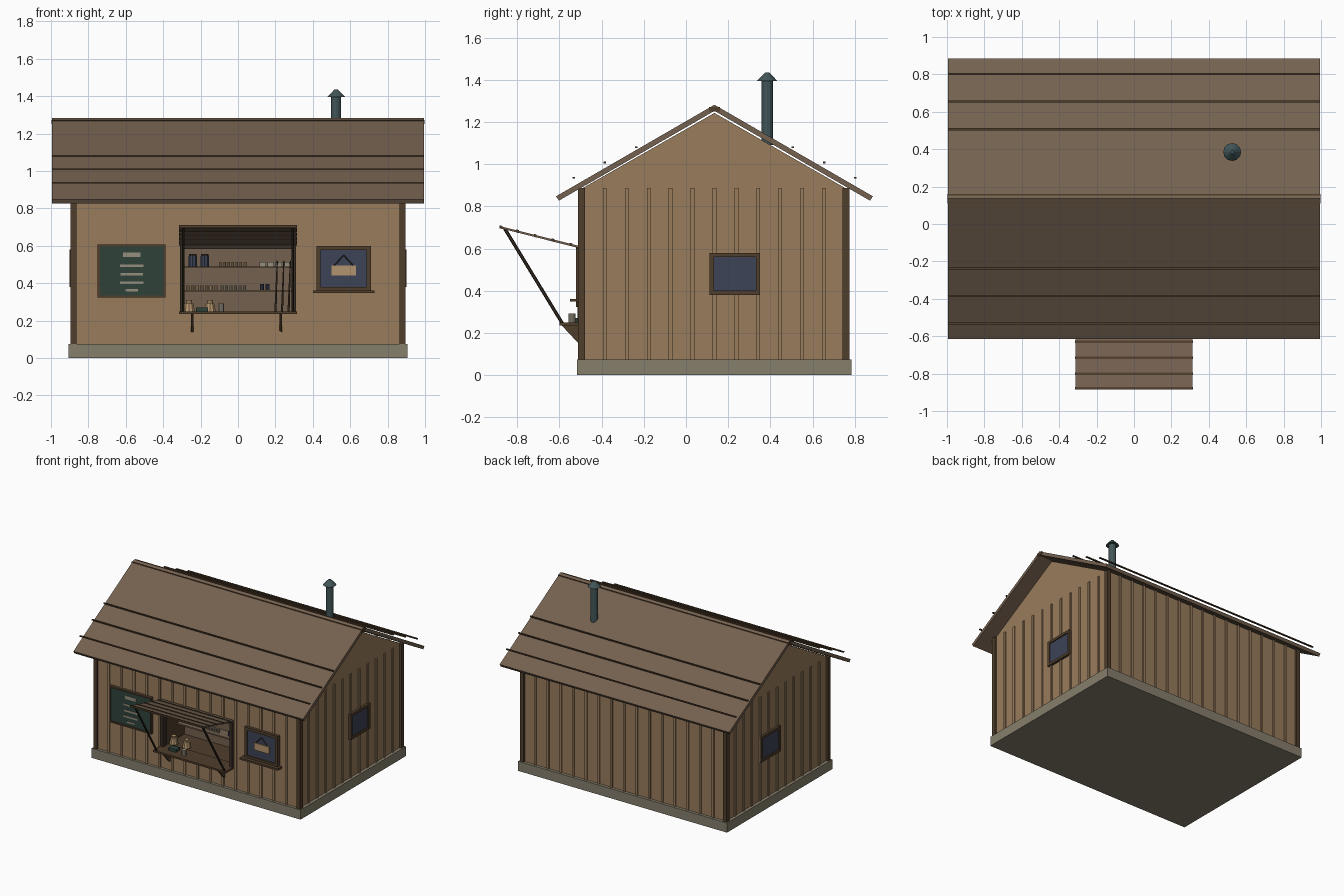
import bpy, bmesh, math
from mathutils import Vector, Matrix


def mat(name, r, g, b):
    lin = [((c / 255 + 0.055) / 1.055) ** 2.4 for c in (r, g, b)]
    m = bpy.data.materials.new(name)
    m.diffuse_color = (*lin, 1)
    return m


WALL = mat("wall wood", 152, 124, 92)
ROOF = mat("roof wood", 116, 97, 79)
TRIM = mat("dark trim", 80, 62, 44)
BLACK = mat("near black wood", 56, 46, 36)
STONE = mat("stone base", 134, 126, 108)
BOARD = mat("board green", 46, 66, 58)
GLASS = mat("window blue", 60, 67, 86)
METAL = mat("pipe metal", 66, 86, 88)
TAN = mat("light tan", 180, 148, 110)
PALE = mat("pale grey", 150, 142, 126)
C = 0.135          # y of the ridge
FRONT = -0.497     # front wall face


def finish(name, bm, m):
    bmesh.ops.recalc_face_normals(bm, faces=bm.faces)
    me = bpy.data.meshes.new(name)
    bm.to_mesh(me)
    bm.free()
    me.materials.append(m)
    ob = bpy.data.objects.new(name, me)
    bpy.context.collection.objects.link(ob)
    return ob


def boxes(name, m, *items):
    """Each item is x0, x1, y0, y1, z0, z1."""
    bm = bmesh.new()
    for x0, x1, y0, y1, z0, z1 in items:
        M = Matrix.Translation(((x0 + x1) / 2, (y0 + y1) / 2, (z0 + z1) / 2)) \
            @ Matrix.Diagonal((x1 - x0, y1 - y0, z1 - z0, 1))
        bmesh.ops.create_cube(bm, size=1, matrix=M)
    return finish(name, bm, m)


def prism(name, m, pts, *spans):
    """Extrude a y-z profile along x over each span."""
    bm = bmesh.new()
    for x0, x1 in spans:
        f = bm.faces.new([bm.verts.new((x0, y, z)) for y, z in pts])
        g = bmesh.ops.extrude_face_region(bm, geom=[f])
        bmesh.ops.translate(bm, vec=(x1 - x0, 0, 0),
                            verts=[v for v in g["geom"] if isinstance(v, bmesh.types.BMVert)])
    return finish(name, bm, m)


def rods(name, m, r0, r1, sides, *lines):
    """Tapered cylinders between pairs of points."""
    bm = bmesh.new()
    for a, b in lines:
        a, b = Vector(a), Vector(b)
        d = b - a
        M = Matrix.Translation((a + b) / 2) @ d.to_track_quat('Z', 'Y').to_matrix().to_4x4()
        bmesh.ops.create_cone(bm, cap_ends=True, segments=sides, radius1=r0, radius2=r1,
                              depth=d.length, matrix=M)
    return finish(name, bm, m)


def pots(name, m, r, h, z, y, xs, top=1.0):
    return rods(name, m, r, r * top, 10, *[((x, y, z), (x, y, z + h)) for x in xs])


def frame(x0, x1, z0, z1, w, y0, y1):
    return [(x0, x1, y0, y1, z0, z0 + w), (x0, x1, y0, y1, z1 - w, z1),
            (x0, x0 + w, y0, y1, z0 + w, z1 - w), (x1 - w, x1, y0, y1, z0 + w, z1 - w)]


# base and walls, with the serving hatch left open in the front
boxes("base", STONE, (-0.905, 0.905, -0.518, 0.785, 0, 0.075))
boxes("front_wall", WALL,
      (-0.88, -0.3, FRONT, -0.475, 0.07, 0.885), (0.3, 0.88, FRONT, -0.475, 0.07, 0.885),
      (-0.3, 0.3, FRONT, -0.475, 0.07, 0.24), (-0.3, 0.3, FRONT, -0.475, 0.6, 0.885))
boxes("back_wall", WALL, (-0.88, 0.88, 0.74, 0.762, 0.07, 0.885))
boxes("side_walls", WALL, *[(s * 0.87 - 0.01, s * 0.87 + 0.01, -0.49, 0.75, 0.07, 0.885) for s in (-1, 1)])
prism("gables", WALL, [(FRONT, 0.883), (0.762, 0.883), (C, 1.243)], (0.86, 0.88), (-0.88, -0.86))

# wall battens
xs = [-0.77 + 0.11 * i for i in range(15)]
ys = [-0.385 + 0.104 * i for i in range(11)]
front = []
for x in xs:
    if abs(x) < 0.31:
        front += [(x - 0.009, x + 0.009, FRONT - 0.008, FRONT, 0.075, 0.235),
                  (x - 0.009, x + 0.009, FRONT - 0.008, FRONT, 0.61, 0.885)]
    else:
        front.append((x - 0.009, x + 0.009, FRONT - 0.008, FRONT, 0.075, 0.885))
boxes("front_battens", WALL, *front)
boxes("back_battens", WALL, *[(x - 0.009, x + 0.009, 0.762, 0.77, 0.075, 0.885) for x in xs])
boxes("side_battens", WALL, *[(s * 0.884 - 0.004, s * 0.884 + 0.004, y - 0.009, y + 0.009, 0.075, 0.888)
                              for s in (-1, 1) for y in ys])
boxes("corner_posts", TRIM, *[(s * 0.88 - 0.016, s * 0.88 + 0.016, y - 0.017, y + 0.017, 0.075, 0.887)
                              for s in (-1, 1) for y in (-0.495, 0.759)])

# roof slabs, ridge beam and the raised roof strips
for name, s in (("front_roof", -1), ("back_roof", 1)):
    prism(name, ROOF, [(C, 1.282), (C + s * 0.751, 0.848), (C + s * 0.738, 0.827), (C, 1.253)], (-0.995, 0.995))
boxes("ridge_beam", TRIM, (-0.998, 0.998, C - 0.026, C + 0.026, 1.25, 1.272))
boxes("roof_strips", TRIM, *[(-0.995, 0.995, C + s * d - 0.006, C + s * d + 0.006, z - 0.004, z + 0.004)
                             for s in (-1, 1) for d, z in ((0.372, 1.081), (0.52, 1.008), (0.667, 0.936))])

# stove pipe
rods("stove_pipe", METAL, 0.027, 0.027, 12, ((0.525, 0.385, 1.09), (0.525, 0.385, 1.40)))
rods("pipe_cap", METAL, 0.048, 0.01, 12, ((0.525, 0.385, 1.395), (0.525, 0.385, 1.435)))

# side windows
for name, s in (("right", 1), ("left", -1)):
    x0, x1 = sorted((s * 0.875, s * 0.9))
    boxes(name + "_window_frame", TRIM, *[(x0, x1, a, b, c, d) for a, b, _, _, c, d in
                                          frame(0.112, 0.352, 0.38, 0.58, 0.02, 0, 1)])
    x0, x1 = sorted((s * 0.88, s * 0.892))
    boxes(name + "_window_glass", GLASS, (x0, x1, 0.13, 0.335, 0.398, 0.562))

# front window with hanging sign and sill
boxes("front_window_frame", TRIM, *frame(0.42, 0.71, 0.357, 0.6, 0.022, -0.522, -0.49),
      (0.4, 0.73, -0.55, -0.49, 0.348, 0.362))
boxes("front_window_glass", GLASS, (0.44, 0.69, -0.511, -0.495, 0.375, 0.58))
boxes("hanging_sign", TAN, (0.5, 0.63, -0.519, -0.511, 0.44, 0.495))
rods("sign_cord", BLACK, 0.003, 0.003, 4, ((0.515, -0.514, 0.495), (0.565, -0.514, 0.55)),
     ((0.615, -0.514, 0.495), (0.565, -0.514, 0.55)))

# chalkboard with plain chalk strokes
boxes("chalkboard_frame", TRIM, *frame(-0.75, -0.388, 0.323, 0.607, 0.011, -0.522, -0.49))
boxes("chalkboard_panel", BOARD, (-0.742, -0.396, -0.514, -0.495, 0.33, 0.6))
boxes("chalk_strokes", PALE, *[(-0.568 - w, -0.568 + w, -0.517, -0.513, z - h, z + h) for z, w, h in
      ((0.552, 0.048, 0.013), (0.493, 0.064, 0.006), (0.447, 0.06, 0.007), (0.402, 0.064, 0.007), (0.362, 0.033, 0.006))])

# hatch recess and frame
boxes("hatch_back_panel", PALE, (-0.31, 0.31, -0.235, -0.22, 0.22, 0.62)).data.materials[0] = ROOF
boxes("hatch_lining", TRIM, (-0.315, -0.3, -0.48, -0.22, 0.22, 0.62), (0.3, 0.315, -0.48, -0.22, 0.22, 0.62),
      (-0.31, 0.31, -0.48, -0.22, 0.6, 0.615), (-0.31, 0.31, -0.48, -0.22, 0.225, 0.24))
boxes("hatch_frame", BLACK, (-0.31, -0.288, -0.515, -0.47, 0.24, 0.61), (0.288, 0.31, -0.515, -0.47, 0.24, 0.61),
      (-0.31, 0.31, -0.515, -0.47, 0.582, 0.612))
boxes("shelves", ROOF, (-0.3, 0.3, -0.33, -0.235, 0.353, 0.363), (-0.3, 0.3, -0.33, -0.235, 0.48, 0.49))

# counter and brackets
boxes("counter", TRIM, (-0.315, 0.315, -0.6, -0.45, 0.235, 0.249))
prism("counter_brackets", TRIM, [(-0.497, 0.236), (-0.59, 0.236), (-0.505, 0.145), (-0.497, 0.14)],
      (-0.251, -0.239), (0.223, 0.235))

# awning with slats and props
prism("awning", ROOF, [(-0.885, 0.707), (-0.5, 0.611), (-0.5, 0.6), (-0.883, 0.697)], (-0.312, 0.312))
slats = [(y, 0.707 - (y + 0.885) * 0.25) for y in (-0.878, -0.8, -0.715, -0.63, -0.545)]
for i, (y, z) in enumerate(slats):
    prism("awning_slat_%d" % i, TRIM, [(y - 0.007, z + 0.005), (y + 0.007, z + 0.002),
                                       (y + 0.007, z - 0.012), (y - 0.007, z - 0.009)], (-0.316, 0.316))
rods("awning_props", BLACK, 0.008, 0.008, 6, *[((s * 0.293, -0.86, 0.695), (s * 0.293, -0.585, 0.243)) for s in (-1, 1)])

# goods on the upper shelf
pots("blue_jars", GLASS, 0.025, 0.055, 0.49, -0.285, (-0.242, -0.178))
pots("jar_lids", BLACK, 0.02, 0.01, 0.545, -0.285, (-0.242, -0.178))
pots("small_tins", TAN, 0.008, 0.022, 0.49, -0.29, [-0.095 + 0.022 * i for i in range(7)])
boxes("small_boxes", PALE, *[(x, x + 0.035, -0.31, -0.26, 0.49, 0.512) for x in (0.115, 0.158, 0.2, 0.242)])

# goods on the lower shelf
pots("lower_tins", TAN, 0.01, 0.026, 0.363, -0.29, [-0.268 + 0.025 * i for i in range(7)])
pots("lower_jars", PALE, 0.009, 0.024, 0.363, -0.29, [-0.085 + 0.024 * i for i in range(6)])
pots("lower_blue_jars", GLASS, 0.011, 0.032, 0.363, -0.29, (0.128, 0.158))

# goods on the counter and leaning rods
pots("sacks", TAN, 0.033, 0.045, 0.249, -0.42, (-0.262, -0.15), 0.7)
pots("sack_necks", TAN, 0.012, 0.02, 0.29, -0.42, (-0.262, -0.15), 1.5)
boxes("green_box", BOARD, (-0.225, -0.16, -0.54, -0.49, 0.249, 0.27))
pots("cup", PALE, 0.017, 0.042, 0.249, -0.54, (-0.09,))
rods("leaning_rods", TRIM, 0.006, 0.003, 6, *[((x, -0.36, 0.24), (x + 0.01, -0.34, 0.52)) for x in (0.2, 0.235, 0.27)])
